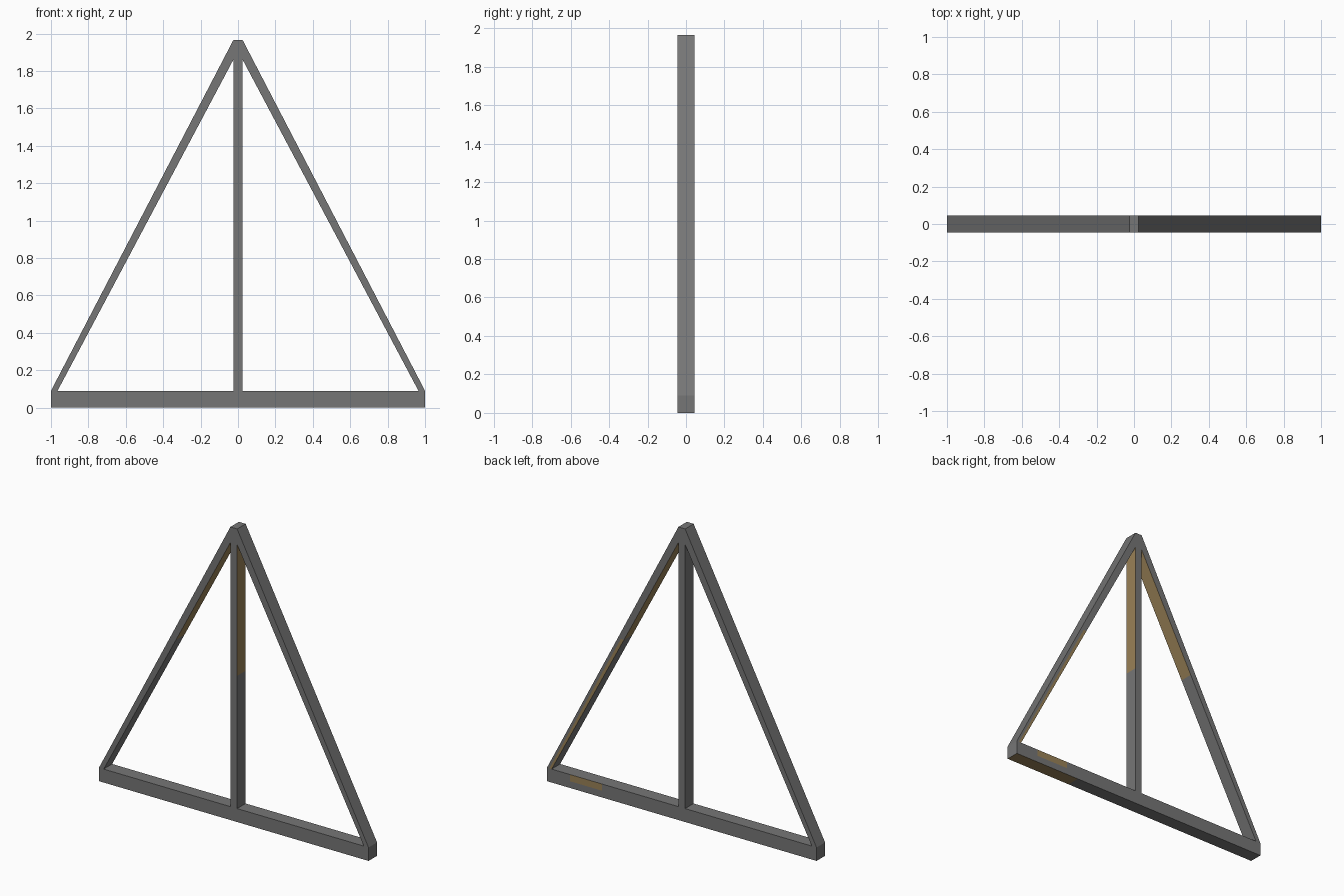
import bpy, bmesh
from mathutils import Vector

if "Cube" in bpy.data.objects:
    bpy.data.objects.remove(bpy.data.objects["Cube"])

DEPTH = 0.045  # half thickness in y


def material(name, rgb):
    m = bpy.data.materials.new(name)
    m.diffuse_color = (*rgb, 1)
    m.use_nodes = True
    m.node_tree.nodes["Principled BSDF"].inputs["Base Color"].default_value = m.diffuse_color
    return m


MATS = [material("grey metal", (0.18, 0.18, 0.18)),
        material("worn brown", (0.32, 0.22, 0.095))]


def bar(name, profile, cuts=(), is_brown=None):
    """Extrude an xz profile through y, cut it by planes, colour faces by a rule."""
    bm = bmesh.new()
    face = bm.faces.new([bm.verts.new((x, -DEPTH, z)) for x, z in profile])
    ext = bmesh.ops.extrude_face_region(bm, geom=[face])["geom"]
    bmesh.ops.translate(bm, vec=(0, 2 * DEPTH, 0),
                        verts=[v for v in ext if isinstance(v, bmesh.types.BMVert)])
    for co, no in cuts:
        bmesh.ops.bisect_plane(bm, geom=bm.verts[:] + bm.edges[:] + bm.faces[:],
                               plane_co=co, plane_no=no)
    bmesh.ops.recalc_face_normals(bm, faces=bm.faces[:])
    bm.normal_update()
    for f in bm.faces:
        if is_brown and is_brown(f.calc_center_median(), f.normal):
            f.material_index = 1
    me = bpy.data.meshes.new(name)
    bm.to_mesh(me)
    bm.free()
    for m in MATS:
        me.materials.append(m)
    ob = bpy.data.objects.new(name, me)
    bpy.context.collection.objects.link(ob)
    return ob


# Bottom beam: brown underside at one end and a small patch on the back
bar("base_beam", [(-1, 0), (1, 0), (1, 0.09), (-1, 0.09)],
    [((x, 0, 0), (1, 0, 0)) for x in (0.5, 0.59, 0.83)] + [((0, 0, 0.045), (0, 0, 1))],
    lambda c, n: (n.z < -0.9 and c.x > 0.5)
    or (n.y > 0.9 and 0.59 < c.x < 0.83 and c.z > 0.045))

# Centre post: upper half of its right side is brown
bar("centre_post", [(-0.025, 0.09), (0.025, 0.09), (0.025, 1.965), (-0.025, 1.965)],
    [((0, 0, 0.98), (0, 0, 1))],
    lambda c, n: n.x > 0.9 and c.z > 0.98)

# Sloping rafters: brown upper undersides, plus a strip on the back of the right one
SPLIT = 1.1
MID = Vector((0.9825, 0, 0.09))
ACROSS = Vector((1.8225, 0, 0.9575))


def underside(c, n):
    return n.z < -0.2 and n.z > -0.9 and c.z > SPLIT


def right_rule(c, n):
    strip = n.y > 0.9 and c.z < SPLIT and (c - MID).dot(ACROSS) < 0
    return strip or underside(c, n)


for side, s, rule in (("right", 1, right_rule), ("left", -1, underside)):
    cuts = [((0, 0, SPLIT), (0, 0, 1))]
    if s > 0:
        cuts.append((MID, ACROSS))
    bar(side + "_rafter",
        [(s * x, z) for x, z in ((1, 0.09), (0.025, 1.965), (0.025, 1.86), (0.965, 0.09))],
        cuts, rule)
